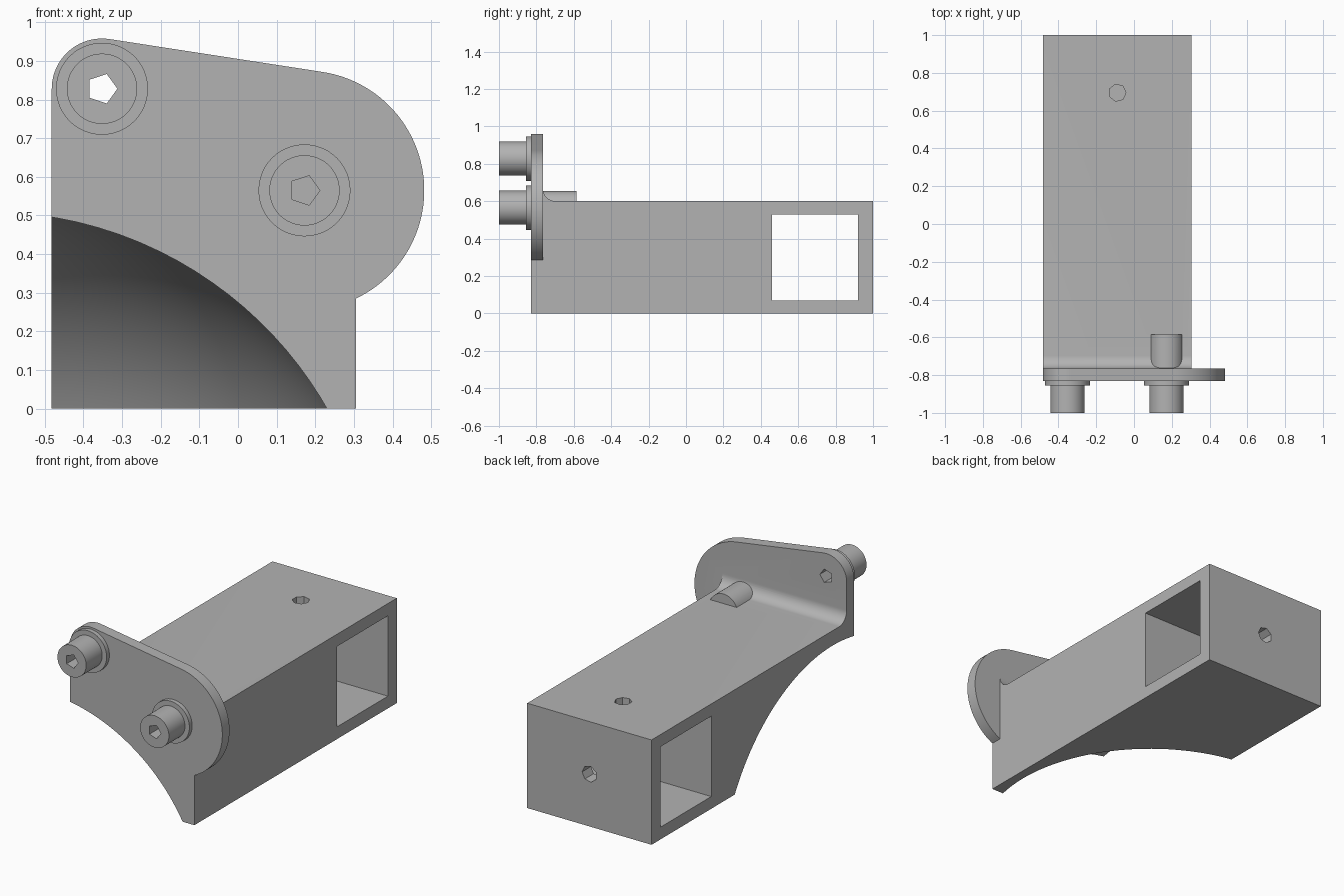
import bpy, bmesh, math
from mathutils import Vector

cube = bpy.data.objects.get("Cube")
if cube:
    bpy.data.objects.remove(cube, do_unlink=True)

grey = bpy.data.materials.new("plain_grey")
grey.use_nodes = True
COLOUR = (0.45, 0.45, 0.45, 1)
grey.diffuse_color = COLOUR
grey.node_tree.nodes["Principled BSDF"].inputs["Base Color"].default_value = COLOUR

LEFT, RIGHT, FRONT, BACK, TOP = -0.482, 0.305, -0.83, 1.0, 0.6
PLATE_BACK = -0.765
SCREWS = {"left": (0.172, 0.565), "right": (-0.352, 0.828)}


def finish(name, bm):
    bmesh.ops.recalc_face_normals(bm, faces=bm.faces)
    mesh = bpy.data.meshes.new(name)
    bm.to_mesh(mesh)
    bm.free()
    mesh.materials.append(grey)
    obj = bpy.data.objects.new(name, mesh)
    bpy.context.collection.objects.link(obj)
    return obj


def prism(name, points, axis, start, end):
    """Extrude a 2D outline along the x, y or z axis."""
    place = {"x": lambda a, b, d: (d, a, b),
             "y": lambda a, b, d: (a, d, b),
             "z": lambda a, b, d: (a, b, d)}[axis]
    bm = bmesh.new()
    face = bm.faces.new([bm.verts.new(place(a, b, start)) for a, b in points])
    moved = bmesh.ops.extrude_face_region(bm, geom=[face])["geom"]
    shift = Vector(place(0, 0, end - start))
    bmesh.ops.translate(bm, vec=shift, verts=[v for v in moved if isinstance(v, bmesh.types.BMVert)])
    return finish(name, bm)


def arc(centre, radius, first, last, steps):
    angles = [math.radians(first + (last - first) * i / steps) for i in range(steps + 1)]
    return [(centre[0] + radius * math.cos(t), centre[1] + radius * math.sin(t)) for t in angles]


def ring(centre, radius, sides):
    return arc(centre, radius, 0, 360, sides)[:-1]


def rect(a0, a1, b0, b1):
    return [(a0, b0), (a1, b0), (a1, b1), (a0, b1)]


def combine(target, other, operation):
    mod = target.modifiers.new("join", "BOOLEAN")
    mod.object, mod.operation, mod.solver = other, operation, "EXACT"
    bpy.context.view_layer.objects.active = target
    bpy.ops.object.modifier_apply(modifier=mod.name)
    bpy.data.objects.remove(other, do_unlink=True)


def smooth(obj):
    bpy.ops.object.select_all(action="DESELECT")
    obj.select_set(True)
    bpy.context.view_layer.objects.active = obj
    bpy.ops.object.shade_smooth_by_angle(angle=math.radians(30))


# Main block with the rounded mounting plate on its front
body = prism("bracket_body", rect(LEFT, RIGHT, 0, TOP), "y", -0.8, BACK)
outline = [(LEFT, 0)]
outline += arc(SCREWS["right"], 0.13, 180, 81.2, 24)
outline += arc(SCREWS["left"], 0.31, 81.2, -64.6, 48)
outline[-1] = (RIGHT, outline[-1][1])
outline += [(RIGHT, 0)]
combine(body, prism("plate", outline, "y", FRONT, PLATE_BACK), "UNION")

# Fillet between the plate and the top of the block
r = 0.068
fillet = arc((PLATE_BACK + r, TOP + r), r, 180, 270, 12)
fillet += [(PLATE_BACK + r, TOP - 0.03), (PLATE_BACK - 0.02, TOP - 0.03), (PLATE_BACK - 0.02, TOP + r)]
combine(body, prism("fillet", fillet, "x", LEFT, RIGHT), "UNION")

# Screw boss half sunk in the block behind the plate
boss = prism("boss", ring(SCREWS["left"], 0.09, 48), "y", -0.78, -0.585)
combine(body, boss, "UNION")

# Scooped hollow under the front right corner
bm = bmesh.new()
bmesh.ops.create_uvsphere(bm, u_segments=128, v_segments=64, radius=1.028)
bmesh.ops.translate(bm, vec=(-0.646, -0.635, -0.5), verts=bm.verts)
combine(body, finish("scoop", bm), "DIFFERENCE")

# Square window through the sides and small holes into it
combine(body, prism("window", rect(0.46, 0.92, 0.07, 0.53), "x", -1, 1), "DIFFERENCE")
hole_x = (LEFT + RIGHT) / 2
combine(body, prism("top_hole", ring((hole_x, 0.695), 0.046, 7), "z", 0.5, 0.7), "DIFFERENCE")
combine(body, prism("back_hole", ring((hole_x, 0.3), 0.046, 7), "y", 0.85, 1.1), "DIFFERENCE")

# Screws: washer, head and five-sided socket running into the plate
for side, centre in SCREWS.items():
    depth = -0.7 if side == "right" else -0.775
    socket = ring(centre, 0.04, 5)
    combine(body, prism("socket", socket, "y", -0.9, depth), "DIFFERENCE")
    screw = prism(side + "_screw", ring(centre, 0.119, 48), "y", FRONT, -0.855)
    combine(screw, prism("head", ring(centre, 0.091, 48), "y", -0.84, -1.0), "UNION")
    combine(screw, prism("socket", socket, "y", -1.1, -0.7), "DIFFERENCE")
    smooth(screw)

smooth(body)
